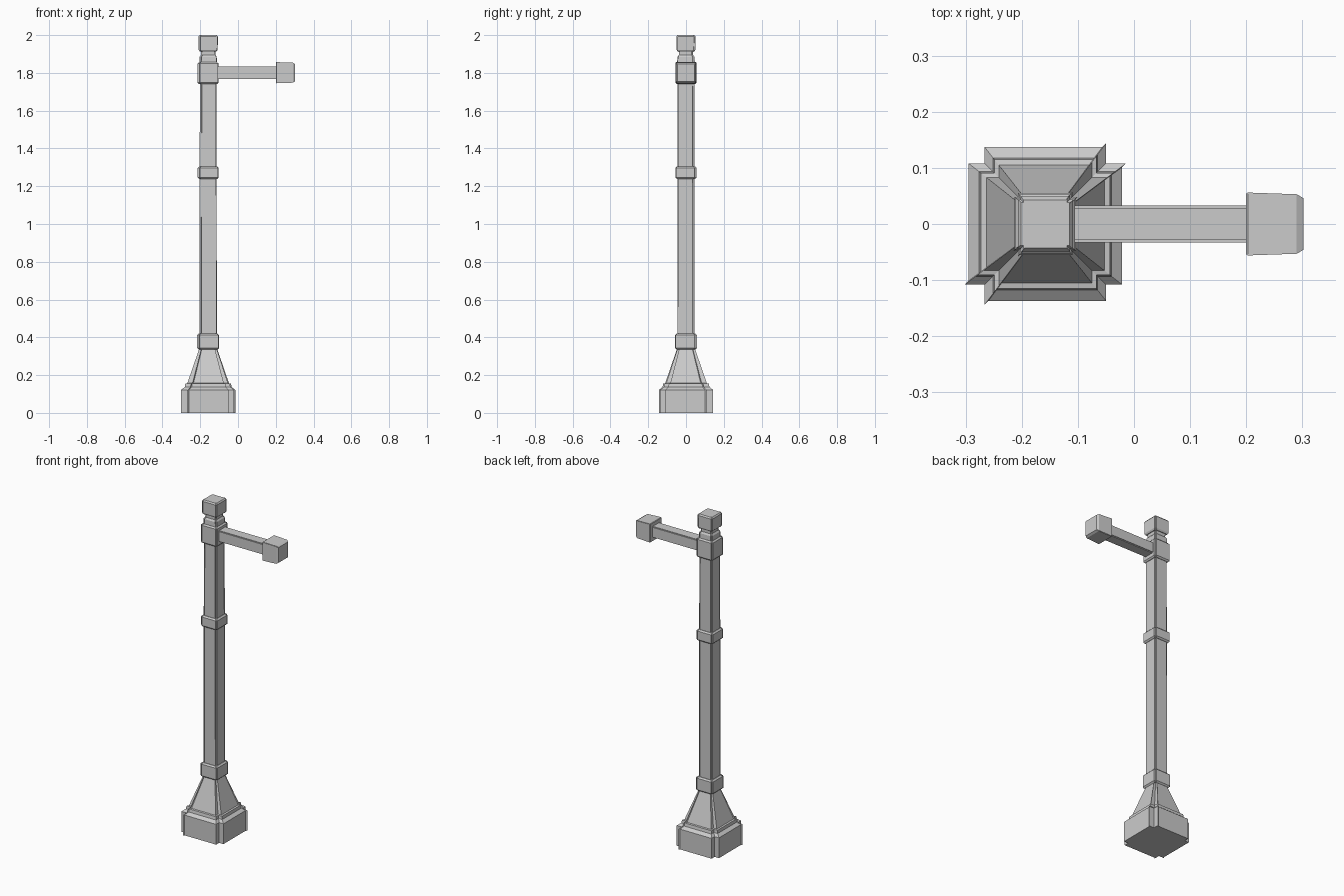
import bpy, bmesh
from mathutils import Matrix, Vector

cube = bpy.data.objects.get("Cube")
if cube:
    bpy.data.objects.remove(cube, do_unlink=True)

POST_X = -0.158

# Single grey metal
grey = bpy.data.materials.new("grey_metal")
grey.use_nodes = True
COLOUR = (0.6, 0.6, 0.6, 1.0)
grey.diffuse_color = COLOUR
grey.node_tree.nodes["Principled BSDF"].inputs["Base Color"].default_value = COLOUR


def notched_square(half, ratio, spike):
    """Square outline with a notch cut from each corner; two opposite corners flare out."""
    n = half * ratio
    e = half * spike
    points = []
    for quarter in range(4):
        flare = e if quarter % 2 == 0 else 0.0
        corner = [(half, n - flare), (half + flare, n), (n, n),
                  (n, half + flare), (n - flare, half)]
        if not flare:
            corner = [(half, n), (n, n), (n, half)]
        for x, y in corner:
            for _ in range(quarter):
                x, y = -y, x
            points.append((x, y))
    return points


def loft(name, rings, ratio=0.85, spike=0.05, matrix=None):
    """Join notched outlines given as (height, half width) and close both ends."""
    bm = bmesh.new()
    loops = [[bm.verts.new((x, y, z)) for x, y in notched_square(half, ratio, spike)]
             for z, half in rings]
    for low, high in zip(loops, loops[1:]):
        count = len(low)
        for i in range(count):
            j = (i + 1) % count
            bm.faces.new((low[i], low[j], high[j], high[i]))
    bm.faces.new(loops[0][::-1])
    bm.faces.new(loops[-1])
    bm.transform(matrix or Matrix.Translation((POST_X, 0, 0)))
    bmesh.ops.recalc_face_normals(bm, faces=bm.faces)
    mesh = bpy.data.meshes.new(name)
    bm.to_mesh(mesh)
    bm.free()
    mesh.materials.append(grey)
    obj = bpy.data.objects.new(name, mesh)
    bpy.context.collection.objects.link(obj)
    return obj


def collar(name, bottom, top, half):
    """Slightly chamfered block around the post."""
    c = 0.008
    loft(name, [(bottom, half - c), (bottom + c, half), (top - c, half), (top, half - c)],
         ratio=0.88)


# Pedestal: plinth, sloped ledge, step and tapering foot
loft("pedestal", [(0, 0.137), (0.122, 0.137), (0.137, 0.118), (0.155, 0.115),
                  (0.157, 0.105), (0.34, 0.045)], ratio=0.79)

# Shaft and its collars
loft("shaft", [(0.33, 0.044), (1.76, 0.042)])
collar("lower_collar", 0.335, 0.42, 0.055)
collar("middle_collar", 1.238, 1.305, 0.053)
collar("top_collar", 1.74, 1.857, 0.053)

# Stepped neck and cap block
loft("neck", [(1.85, 0.045), (1.885, 0.043), (1.895, 0.036), (1.91, 0.036), (1.922, 0.042)])
loft("cap", [(1.913, 0.042), (1.922, 0.048), (1.992, 0.049), (2.0, 0.043)], ratio=0.9)

# Side arm and end block, lofted along x
along_x = Matrix.Translation((0, 0, 1.801)) @ Vector((0, 0, 1)).rotation_difference(
    Vector((1, 0, 0))).to_matrix().to_4x4()
loft("side_arm", [(-0.13, 0.033), (0.21, 0.033)], 0.87, 0.0, along_x)
loft("end_block", [(0.2, 0.054), (0.203, 0.056), (0.29, 0.053), (0.302, 0.046)],
     0.96, 0.0, along_x)
